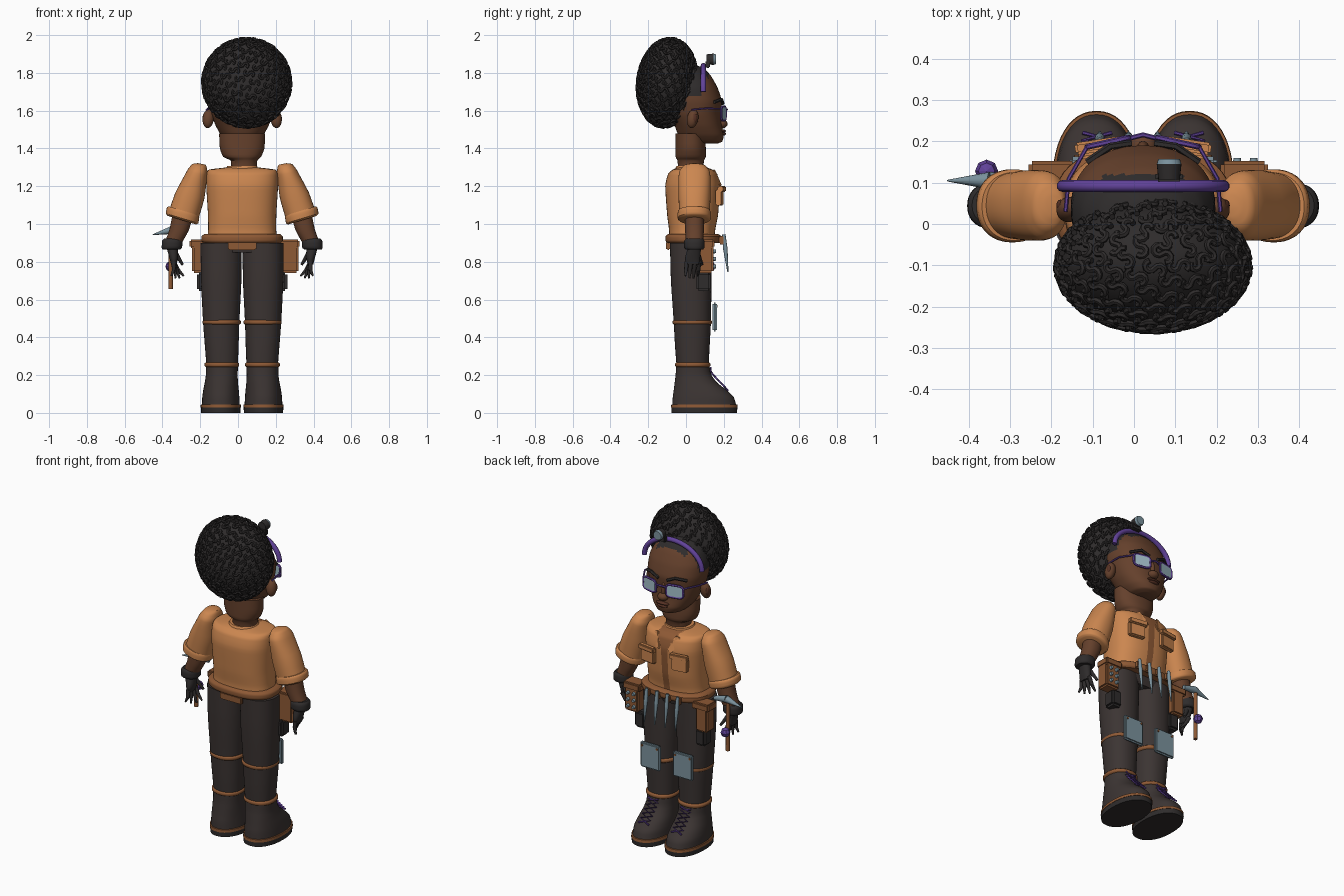
import bpy, bmesh, math
from mathutils import Vector, Matrix, Euler

if "Cube" in bpy.data.objects:
    bpy.data.objects.remove(bpy.data.objects["Cube"])

C = 0.022  # body centre line


def material(name, r, g, b):
    m = bpy.data.materials.new(name)
    m.use_nodes = True
    m.diffuse_color = (r, g, b, 1)
    m.node_tree.nodes["Principled BSDF"].inputs["Base Color"].default_value = (r, g, b, 1)
    return m


SHIRT = material("orange cloth", .6, .24, .08)
LEATHER = material("tan leather", .27, .1, .035)
SKIN = material("brown skin", .13, .052, .025)
LIPS = material("dark lips", .09, .03, .017)
HAIR = material("black hair", .028, .025, .025)
TROUSERS = material("charcoal cloth", .045, .035, .033)
PURPLE = material("purple plastic", .12, .055, .32)
METAL = material("grey metal", .2, .29, .34)
LENS = material("pale lens", .37, .53, .6)


def finish(name, bm, mat):
    bmesh.ops.recalc_face_normals(bm, faces=bm.faces)
    me = bpy.data.meshes.new(name)
    bm.to_mesh(me)
    bm.free()
    me.materials.append(mat)
    ob = bpy.data.objects.new(name, me)
    bpy.context.scene.collection.objects.link(ob)
    return ob


def loft(name, sections, mat, e=2.2, n=48, steps=3, tilt=0):
    """Stack of rounded rings: (z, centre x, half width, back y, front y)."""
    rows = []
    for i in range(len(sections) - 1):
        a, b = Vector(sections[i]), Vector(sections[i + 1])
        p = Vector(sections[max(i - 1, 0)])
        q = Vector(sections[min(i + 2, len(sections) - 1)])
        for k in range(steps):
            t = k / steps
            cubic = a + (b - p) * t / 2 + (2*p - 5*a + 4*b - q) * t*t / 2 + (3*a - p - 3*b + q) * t**3 / 2
            straight = a.lerp(b, t)
            rows.append((cubic + straight) / 2)
    rows.append(Vector(sections[-1]))
    bm = bmesh.new()
    rings = []
    for z, x, rx, y0, y1 in rows:
        ring = []
        for j in range(n):
            c, s = math.cos(2 * math.pi * j / n), math.sin(2 * math.pi * j / n)
            dx = rx * math.copysign(abs(c) ** (2 / e), c)
            dy = (y1 - y0) / 2 * math.copysign(abs(s) ** (2 / e), s)
            ring.append(bm.verts.new((x + dx, (y0 + y1) / 2 + dy, z + tilt * dx)))
        rings.append(ring)
    for a, b in zip(rings, rings[1:]):
        for j in range(n):
            bm.faces.new((a[j], a[(j + 1) % n], b[(j + 1) % n], b[j]))
    bm.faces.new(rings[0])
    bm.faces.new(rings[-1])
    return finish(name, bm, mat)


def paint(ob, mat, rule):
    ob.data.materials.append(mat)
    for f in ob.data.polygons:
        if rule(f.center):
            f.material_index = 1


def box(name, pos, size, mat, bevel=.006, rot=(0, 0, 0)):
    bm = bmesh.new()
    bmesh.ops.create_cube(bm, size=1, matrix=Matrix.Diagonal((*size, 1)))
    bmesh.ops.bevel(bm, geom=bm.edges[:], offset=min(bevel, min(size) * .4), segments=2, affect='EDGES')
    bmesh.ops.transform(bm, matrix=Matrix.LocRotScale(pos, Euler(rot), None), verts=bm.verts)
    return finish(name, bm, mat)


def blob(name, pos, size, mat, rot=(0, 0, 0), seg=24):
    bm = bmesh.new()
    bmesh.ops.create_uvsphere(bm, u_segments=seg, v_segments=max(4, seg // 2), radius=1,
                              matrix=Matrix.LocRotScale(pos, Euler(rot), size))
    return finish(name, bm, mat)


def rod(name, p, q, r1, r2, mat, seg=12):
    p, q = Vector(p), Vector(q)
    turn = (q - p).to_track_quat('Z', 'Y')
    bm = bmesh.new()
    bmesh.ops.create_cone(bm, cap_ends=True, segments=seg, radius1=r1, radius2=r2, depth=(q - p).length,
                          matrix=Matrix.LocRotScale((p + q) / 2, turn, None))
    return finish(name, bm, mat)


def tube(name, paths, r, mat, cyclic=False, res=1):
    cu = bpy.data.curves.new(name, 'CURVE')
    cu.dimensions, cu.bevel_depth, cu.bevel_resolution, cu.use_fill_caps = '3D', r, res, True
    for path in paths:
        sp = cu.splines.new('POLY')
        sp.points.add(len(path) - 1)
        for pt, co in zip(sp.points, path):
            pt.co = (*co, 1)
        sp.use_cyclic_u = cyclic
    tmp = bpy.data.objects.new(name + " path", cu)
    bpy.context.scene.collection.objects.link(tmp)
    me = bpy.data.meshes.new_from_object(tmp.evaluated_get(bpy.context.evaluated_depsgraph_get()))
    bpy.data.objects.remove(tmp)
    me.materials.clear()
    me.materials.append(mat)
    ob = bpy.data.objects.new(name, me)
    bpy.context.scene.collection.objects.link(ob)


# Torso with open front, belt and hips
torso = loft("shirt", [(.91, C, .185, -.09, .15), (.97, C, .18, -.09, .155), (1.05, C, .181, -.1, .17),
                       (1.2, C, .19, -.11, .18), (1.265, C, .188, -.095, .165), (1.288, C, .175, -.07, .14),
                       (1.3, C, .08, -.04, .11)], SHIRT, e=2.5, n=96, steps=6)
paint(torso, LEATHER, lambda c: c.y > .08 and abs(c.x - C) < .02 + max(0, c.z - 1.2) * .5)
loft("belt", [(.9, C, .205, -.1, .18), (.91, C, .215, -.108, .188), (.935, C, .215, -.108, .188),
              (.947, C, .2, -.095, .17)], LEATHER, e=2.5)
loft("hips", [(.85, C, .19, -.07, .12), (.915, C, .205, -.085, .14)], TROUSERS, e=2.5)
box("belt_back_patch", (C, -.095, .885), (.15, .02, .045), LEATHER)
loft("collar", [(1.285, C, .09, -.06, .115), (1.308, C, .078, -.05, .105)], SHIRT)

# Neck and head
loft("neck", [(1.27, C + .01, .07, -.04, .09), (1.335, C + .01, .07, -.045, .095), (1.355, C, .1, -.055, .105),
              (1.4, C, .118, -.056, .105), (1.48, C, .122, -.056, .1)], SKIN)
head = loft("head", [(1.425, C, .045, .06, .165), (1.437, C, .08, 0, .192), (1.47, C, .112, -.04, .2),
                     (1.52, C, .14, -.06, .19), (1.58, C, .162, -.09, .185), (1.65, C, .175, -.11, .19),
                     (1.72, C, .172, -.11, .168), (1.78, C, .147, -.1, .135), (1.82, C, .105, -.08, .1),
                     (1.842, C, .045, -.05, .055)], SKIN, n=64, steps=5)
paint(head, HAIR, lambda c: c.z > 1.68 and c.y < .085 or c.z > 1.74 and c.y < .12 and abs(c.x - C) < .1)
blob("nose", (C, .19, 1.53), (.032, .03, .024), SKIN)
blob("nose_bridge", (C, .183, 1.565), (.015, .018, .05), SKIN)
blob("upper_lip", (C, .194, 1.492), (.042, .018, .009), LIPS)
blob("lower_lip", (C, .194, 1.477), (.034, .018, .01), LIPS)

# Hair bun covered with curls
bun_pos, bun_size, bun_tilt = Vector((.046, -.1, 1.748)), Vector((.225, .15, .228)), Euler((-.12, 0, 0))
blob("hair_bun", bun_pos, bun_size, HAIR, bun_tilt, 48)
curls, count, r = [], 210, .0125
for i in range(count):
    w = 1 - 2 * (i + .5) / count
    a = i * math.pi * (3 - math.sqrt(5))
    d = Vector((math.cos(a) * math.sqrt(1 - w * w), math.sin(a) * math.sqrt(1 - w * w), w))
    normal = Vector([d[k] / bun_size[k] for k in range(3)]).normalized()
    u = normal.cross(Vector((.3, .2, 1))).normalized()
    v = normal.cross(u)
    path = []
    for k in range(-6, 7):
        t = abs(k) / 6 * math.pi * 1.3
        g = 1 if k >= 0 else -1
        off = g * (u * (r - r * math.cos(t)) + v * r * math.sin(t))
        p = Vector([d[m] * bun_size[m] for m in range(3)]) + off + normal * .008
        path.append(bun_pos + bun_tilt.to_matrix() @ p)
    curls.append(path)
tube("hair_curls", curls, .0075, HAIR)

# Headband and lamp
tube("headband", [[(C + .195 * math.cos(a), .092, 1.7 + .138 * math.sin(a))
                   for a in [math.pi * k / 32 for k in range(33)]]], .0145, PURPLE, res=3)
box("lamp_mount", (.085, .115, 1.845), (.065, .025, .04), HAIR)
rod("lamp_body", (.085, .108, 1.872), (.085, .145, 1.872), .026, .03, HAIR, 24)
rod("lamp_lens", (.085, .145, 1.872), (.085, .158, 1.872), .03, .026, METAL, 24)
tube("glasses_bridge", [[(C - .035, .207, 1.6), (C, .216, 1.606), (C + .035, .207, 1.6)]], .006, PURPLE)

for s, side in ((1, "left"), (-1, "right")):
    def X(d):
        return C + s * d

    # Face parts
    blob(side + "_ear", (X(.18), .035, 1.557), (.03, .03, .05), SKIN, (-.2, 0, s * .4))
    blob(side + "_ear_hollow", (X(.2), .045, 1.56), (.01, .014, .025), LIPS)
    tube(side + "_brow", [[(X(.03), .195, 1.638), (X(.08), .188, 1.66), (X(.135), .15, 1.645)]], .009, HAIR)
    turn = Matrix.LocRotScale((X(.085), .198, 1.585), Euler((0, 0, -s * .22)), None)
    rim = []
    for k in range(24):
        c, q = math.cos(k * math.pi / 12), math.sin(k * math.pi / 12)
        rim.append(turn @ Vector((.052 * math.copysign(abs(c) ** .5, c), 0, .037 * math.copysign(abs(q) ** .5, q))))
    tube(side + "_glasses_rim", [rim], .007, PURPLE, True)
    box(side + "_lens", turn.translation, (.096, .008, .068), LENS, .003, (0, 0, -s * .22))
    tube(side + "_temple", [[(X(.135), .188, 1.61), (X(.18), .11, 1.612), (X(.188), .03, 1.605)]], .005, PURPLE)

    # Shirt details
    box(side + "_pocket", (X(.108), .178, 1.14), (.1, .03, .085), SHIRT, .006, (0, 0, -s * .15))
    box(side + "_pocket_flap", (X(.108), .19, 1.185), (.115, .03, .032), SHIRT, .006, (0, 0, -s * .15))
    box(side + "_lapel", (X(.058), .163, 1.24), (.035, .012, .1), SHIRT, .004, (.3, s * .45, -s * .2))

    # Arm and gloved hand
    loft(side + "_sleeve", [(1.318, X(.214), .02, .02, .07), (1.31, X(.226), .038, -.01, .1),
                            (1.28, X(.235), .052, -.035, .125), (1.24, X(.248), .06, -.04, .13),
                            (1.15, X(.277), .077, -.04, .13), (1.04, X(.312), .08, -.035, .125)],
         SHIRT, tilt=s * .2)
    loft(side + "_cuff", [(1.07, X(.31), .08, -.04, .125), (1.06, X(.313), .086, -.044, .132),
                          (1.03, X(.318), .086, -.044, .132), (1.02, X(.318), .075, -.03, .12)],
         SHIRT, tilt=s * .3)
    loft(side + "_forearm", [(1.07, X(.31), .055, -.005, .095), (.97, X(.333), .052, -.005, .095),
                             (.89, X(.37), .045, .0, .09)], SKIN)
    loft(side + "_glove_cuff", [(.865, X(.375), .046, .0, .09), (.875, X(.372), .054, -.01, .098),
                                (.91, X(.37), .054, -.01, .098), (.922, X(.366), .048, .0, .09)], HAIR)
    loft(side + "_palm", [(.785, X(.362), .014, .0, .07), (.82, X(.362), .023, -.005, .075),
                          (.875, X(.37), .03, .01, .08)], HAIR)
    for k in range(4):
        y, low = .004 + k * .022, .725 - (.012 if k in (1, 2) else 0)
        knuckle = (X(.35 - .008 * k + .012), y - .004, .755)
        rod(side + "_finger", (X(.362), y, .8), knuckle, .012, .01, HAIR)
        rod(side + "_fingertip", knuckle, (X(.375 - .022 * k), y - .008, low), .01, .005, HAIR)
    rod(side + "_thumb", (X(.355), .06, .85), (X(.315), .085, .785), .014, .007, HAIR)

    # Leg, boot and straps
    L = X(.111)
    loft(side + "_trouser_leg", [(.25, X(.106), .083, -.05, .12), (.35, X(.108), .089, -.058, .125),
                                 (.48, L, .096, -.065, .132), (.7, L, .107, -.08, .135),
                                 (.9, L, .109, -.085, .135)], TROUSERS)
    for z, w, y0, y1 in ((.255, .092, -.058, .13), (.48, .101, -.071, .138)):
        loft(side + "_strap", [(z - .013, L - s * .003, w - .008, y0 + .008, y1 - .008), (z - .006, L - s * .003, w, y0, y1),
                               (z + .006, L - s * .003, w, y0, y1),
                               (z + .013, L - s * .003, w - .008, y0 + .008, y1 - .008)], LEATHER)
    loft(side + "_boot", [(.045, X(.113), .1, -.072, .265), (.085, X(.113), .098, -.07, .252),
                          (.12, X(.112), .094, -.065, .215), (.16, X(.11), .088, -.06, .165),
                          (.2, X(.108), .084, -.055, .135), (.255, X(.107), .085, -.052, .123)], TROUSERS)
    loft(side + "_sole", [(0, X(.113), .104, -.076, .27), (.028, X(.113), .105, -.077, .272)], HAIR)
    loft(side + "_welt", [(.028, X(.113), .107, -.079, .274), (.044, X(.113), .106, -.078, .272)], LEATHER)
    laces = []
    for g in (1, -1):
        laces.append([(L + g * (.035 if k % 2 else -.035), .131 + max(0, .215 - z) * .95, z)
                      for k, z in enumerate([.12 + .02 * j for j in range(7)])])
    tube(side + "_laces", laces, .005, PURPLE)
    box(side + "_knee_plate", (L, .152, .508), (.135, .022, .155), METAL, .008)
    for g in (1, -1):
        rod(side + "_plate_rivet", (L + g * .05, .16, .565), (L + g * .05, .167, .565), .007, .006, LEATHER)

    # Belt pouches
    box(side + "_pouch", (X(.25 if s > 0 else .225), .105, .825), (.095 if s > 0 else .08, .08, .17), LEATHER, .01)
    box(side + "_pouch_flap", (X(.245 if s > 0 else .22), .108, .895), (.115, .088, .045), LEATHER, .008)
    box(side + "_small_pouch", (X(.205), .093, .695), (.07, .075, .1), HAIR, .012)

# Bolts on the left pouch
for i in range(2):
    for j in range(3):
        p = Vector((.25 + i * .04, .142, .775 + j * .04))
        rod("bolt", p, p + Vector((0, .018, 0)), .011, .009, METAL)

# Tools hanging from the belt front
for k in range(4):
    x = C - .105 + .07 * k
    box("tool_loop", (x, .19, .915), (.028, .03, .045), LEATHER)
    rod("tool_handle", (x, .2, .945), (x, .208, .87), .009, .012, METAL)
    rod("tool_blade", (x, .208, .87), (x, .222, .745), .012, .003, METAL)

# Hammer held by the right hand
rod("hammer_handle", (-.357, .105, .655), (-.357, .105, .97), .012, .011, LEATHER)
rod("hammer_spike", (-.35, .105, .968), (-.452, .105, .943), .021, .002, METAL)
rod("hammer_tail", (-.35, .105, .968), (-.27, .108, .955), .021, .012, METAL)
blob("hammer_gem", (-.357, .128, .775), (.028, .028, .028), PURPLE, seg=8)

# Smooth shading with sharp edges kept
bpy.ops.object.select_all(action='DESELECT')
for ob in bpy.context.scene.objects:
    if ob.type == 'MESH' and ob.name != "hammer_gem":
        ob.select_set(True)
        bpy.context.view_layer.objects.active = ob
bpy.ops.object.shade_smooth_by_angle(angle=math.radians(40))
